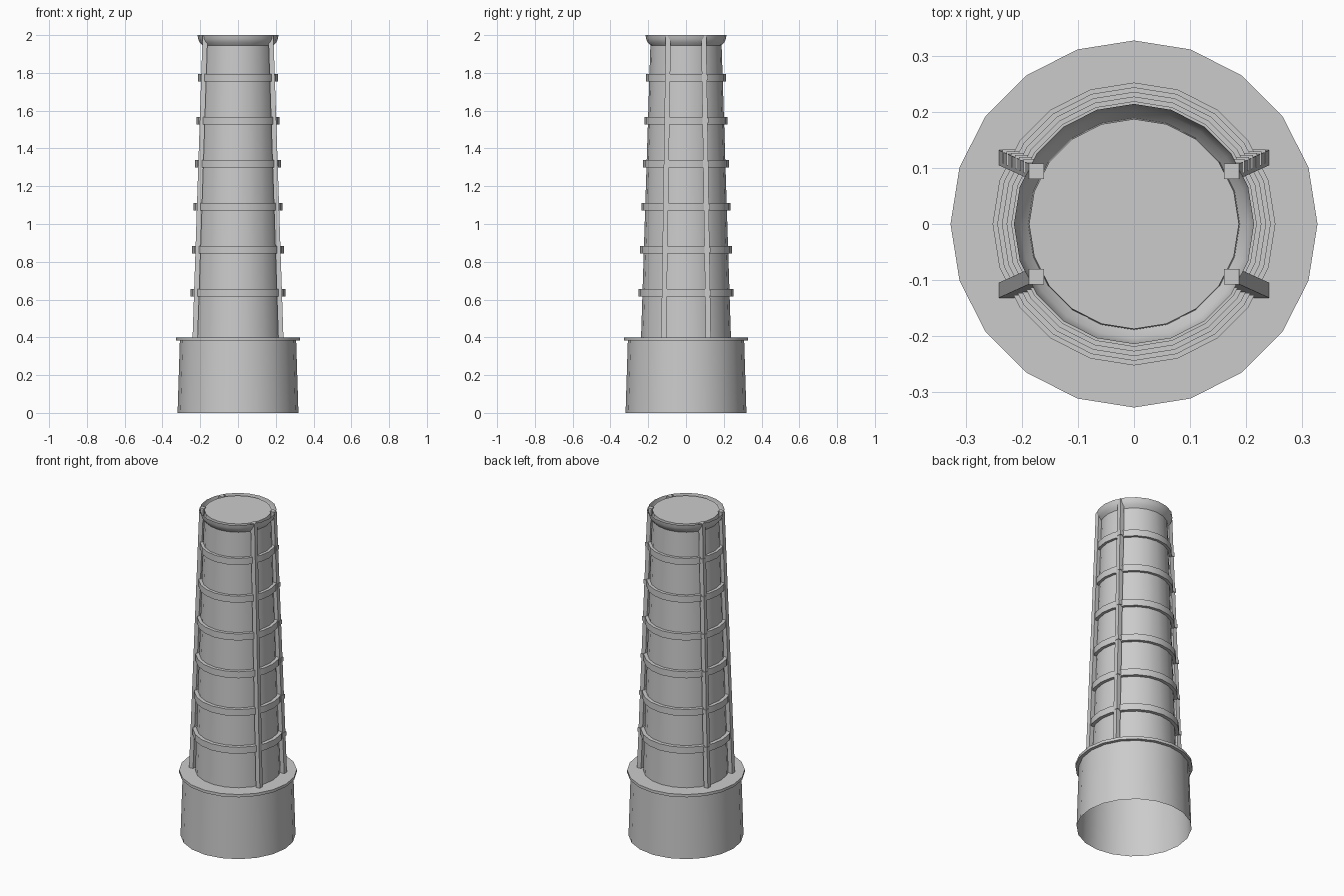
import bpy
import bmesh
from math import cos, sin, tau, radians

SIDES = 20

cube = bpy.data.objects.get("Cube")
if cube:
    bpy.data.objects.remove(cube, do_unlink=True)

grey = bpy.data.materials.new("light grey")
grey.use_nodes = True
colour = (0.6, 0.6, 0.6, 1)
grey.diffuse_color = colour
grey.node_tree.nodes["Principled BSDF"].inputs["Base Color"].default_value = colour


def finish(name, bm, smooth=True, fix_normals=True):
    if fix_normals:
        bmesh.ops.recalc_face_normals(bm, faces=bm.faces)
    mesh = bpy.data.meshes.new(name)
    bm.to_mesh(mesh)
    bm.free()
    mesh.materials.append(grey)
    obj = bpy.data.objects.new(name, mesh)
    bpy.context.collection.objects.link(obj)
    if smooth:
        bpy.ops.object.select_all(action="DESELECT")
        obj.select_set(True)
        bpy.context.view_layer.objects.active = obj
        bpy.ops.object.shade_smooth_by_angle(angle=radians(30))
    return obj


def lathe(name, profile, closed=False, cap=False):
    """Turn a (radius, z) profile around the z axis."""
    bm = bmesh.new()
    loops = [[bm.verts.new((r * cos(tau * i / SIDES), r * sin(tau * i / SIDES), z))
              for i in range(SIDES)] for r, z in profile]
    pairs = list(zip(loops, loops[1:]))
    if closed:
        pairs.append((loops[-1], loops[0]))
    for low, high in pairs:
        for i in range(SIDES):
            j = (i + 1) % SIDES
            bm.faces.new((low[i], low[j], high[j], high[i]))
    if cap:
        bm.faces.new(loops[-1])
    return finish(name, bm, fix_normals=closed)


def square_bar(name, bottom, top, half):
    """Upright square bar whose ends are centred on two points."""
    bm = bmesh.new()
    bmesh.ops.create_cube(bm, size=2)
    for v in bm.verts:
        end = top if v.co.z > 0 else bottom
        v.co = (end[0] + half * v.co.x, end[1] + half * v.co.y, end[2])
    return finish(name, bm, smooth=False)


# Open-bottomed base with a projecting flange
lathe("base", [(0.32, 0), (0.308, 0.383), (0.327, 0.383), (0.327, 0.4)], cap=True)

# Tapered trunk and the thin flared collar round its top
lathe("trunk", [(0.238, 0.4), (0.187, 1.996)], cap=True)
lathe("collar", [(0.188, 1.945), (0.203, 1.962), (0.211, 1.98), (0.214, 2.0)])

# Hoops
hoop_heights = [0.635 + 0.228 * i for i in range(6)]
for i, z in enumerate(hoop_heights):
    outer = 0.252 - 0.0083 * i
    inner = outer - 0.028
    lathe(f"hoop_{i + 1}", [(inner, z - 0.02), (outer, z - 0.02),
                            (outer, z + 0.02), (inner, z + 0.02)], closed=True)

# Four leaning ribs, with small blocks where the back ones meet the hoops
for sx, side in ((1, "left"), (-1, "right")):
    for sy, end in ((-1, "front"), (1, "back")):
        square_bar(f"{end}_{side}_rib", (sx * 0.227, sy * 0.118, 0.4),
                   (sx * 0.174, sy * 0.094, 2.0), 0.0135)
    for i, z in enumerate(hoop_heights):
        t = (z - 0.4) / 1.6
        x, y = sx * (0.230 - 0.053 * t), 0.124 - 0.024 * t
        square_bar(f"{side}_block_{i + 1}", (x, y, z - 0.013), (x, y, z + 0.013), 0.0125)
